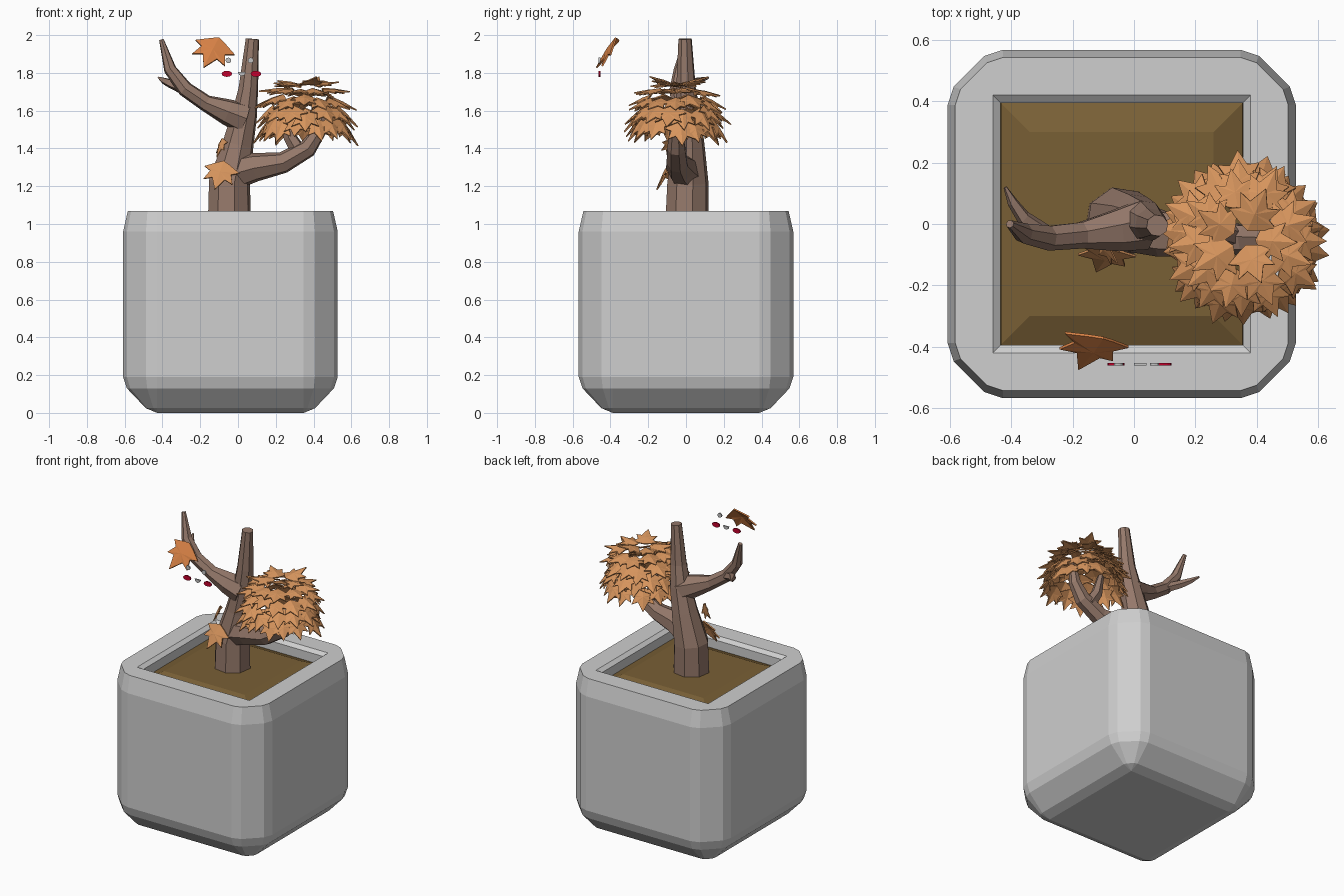
import bpy, bmesh, math, random
from mathutils import Vector, Matrix

if "Cube" in bpy.data.objects:
    bpy.data.objects.remove(bpy.data.objects["Cube"])

random.seed(4)


def material(name, rgb):
    m = bpy.data.materials.new(name)
    m.diffuse_color = (*rgb, 1)
    m.use_nodes = True
    m.node_tree.nodes["Principled BSDF"].inputs["Base Color"].default_value = m.diffuse_color
    return m


GREY = material("pot grey", (0.62, 0.62, 0.62))
SOIL = material("soil brown", (0.19, 0.115, 0.036))
BARK = material("bark brown", (0.30, 0.19, 0.145))
LEAF = material("leaf orange", (0.68, 0.30, 0.11))
BRIGHT = material("bright leaf orange", (0.68, 0.22, 0.06))
RED = material("cheek red", (0.55, 0.0, 0.025))
PALE = material("pale grey", (0.55, 0.55, 0.55))


def finish(name, bm, mat):
    bmesh.ops.remove_doubles(bm, verts=bm.verts, dist=1e-5)
    bmesh.ops.recalc_face_normals(bm, faces=bm.faces)
    me = bpy.data.meshes.new(name)
    bm.to_mesh(me)
    bm.free()
    me.materials.append(mat)
    ob = bpy.data.objects.new(name, me)
    bpy.context.collection.objects.link(ob)
    return ob


def loft(bm, rings, cap_start=True, cap_end=True):
    """Skin a list of equally long point rings."""
    vs = [[bm.verts.new(p) for p in ring] for ring in rings]
    n = len(vs[0])
    for a, b in zip(vs, vs[1:]):
        for i in range(n):
            j = (i + 1) % n
            bm.faces.new((a[i], a[j], b[j], b[i]))
    if cap_start:
        bm.faces.new(vs[0][::-1])
    if cap_end:
        bm.faces.new(vs[-1])


# --- pot and soil -------------------------------------------------------
CX = -0.04
CORNER = [(0, 1), (0.11, 0.67), (0.67, 0.11), (1, 0)]


def rounded_ring(h, r, z):
    """Square ring of half size h whose corners are cut back by r."""
    pts = []
    for k in range(4):
        rot = Matrix.Rotation(k * math.pi / 2, 3, 'Z')
        for a, b in CORNER:
            pts.append(rot @ Vector((h - r * a, h - r * b, 0)) + Vector((CX, 0, z)))
    return pts


H, R = 0.568, 0.18
bm = bmesh.new()
loft(bm, [rounded_ring(H - i, max(R - i, 0), z) for i, z in
          [(0.18, 0), (0.12, 0.025), (0.02, 0.13), (0, 0.19), (0, 0.96), (0.025, 1.07)]]
     + [rounded_ring(h, 0, z) for h, z in [(0.42, 1.07), (0.395, 1.05), (0.395, 0.95)]],
     cap_end=False)
finish("pot", bm, GREY)

bm = bmesh.new()
loft(bm, [[Vector((CX + sx * h, sy * h, z)) for sx, sy in [(1, 1), (-1, 1), (-1, -1), (1, -1)]]
          for h, z in [(0.395, 0.95), (0.394, 0.99), (0.30, 1.03)]])
finish("soil", bm, SOIL)


# --- trunk and branches ---------------------------------------------------
def limb(name, path, sides=7):
    """Tapered tube through (x, y, z, radius) points."""
    pts = [Vector(p[:3]) for p in path]
    rings = []
    for i, p in enumerate(pts):
        t = (pts[min(i + 1, len(pts) - 1)] - pts[max(i - 1, 0)]).normalized()
        u = Vector((0, 1, 0)).cross(t).normalized()
        v = t.cross(u)
        rings.append([p + path[i][3] * (u * math.cos(a) + v * math.sin(a))
                      for a in (2 * math.pi * (k + 0.3) / sides for k in range(sides))])
    bm = bmesh.new()
    loft(bm, rings)
    finish(name, bm, BARK)


limb("trunk", [(-0.045, 0.005, 0.99, 0.118), (-0.045, 0.01, 1.22, 0.112), (0.0, 0.015, 1.42, 0.085),
               (0.035, 0.01, 1.58, 0.068), (0.055, 0, 1.72, 0.053), (0.076, -0.005, 1.98, 0.036)], 8)
limb("left_branch", [(0.03, 0, 1.56, 0.085), (-0.06, -0.02, 1.595, 0.07), (-0.17, -0.035, 1.64, 0.045),
                     (-0.28, -0.045, 1.715, 0.042), (-0.36, -0.03, 1.82, 0.034), (-0.405, 0, 1.975, 0.013)])
limb("left_twig", [(-0.29, -0.03, 1.715, 0.03), (-0.36, 0.02, 1.745, 0.025),
                   (-0.395, 0.07, 1.76, 0.018), (-0.42, 0.12, 1.775, 0.006)], 5)
limb("right_branch", [(-0.02, 0, 1.27, 0.09), (0.09, -0.03, 1.30, 0.078), (0.24, -0.045, 1.325, 0.058),
                      (0.37, -0.05, 1.40, 0.05), (0.43, -0.05, 1.49, 0.038), (0.45, -0.05, 1.62, 0.02)])
limb("right_fork", [(0.33, -0.04, 1.37, 0.045), (0.275, -0.03, 1.46, 0.036), (0.24, -0.03, 1.60, 0.02)], 6)


# --- leaves -----------------------------------------------------------------
HALF = [(0.2, 0.08), (0.55, 0.25), (0.33, 0.38), (0.46, 0.68), (0.2, 0.6)]
OUTLINE = [(0, 0)] + HALF + [(0, 1)] + [(-x, y) for x, y in HALF[::-1]]


def add_leaf(bm, base, direction, normal, size, thick=0.045):
    """Thin pointed leaf, folded along its middle rib."""
    d = Vector(direction).normalized()
    x = d.cross(Vector(normal)).normalized()
    mat = Matrix((x, d, x.cross(d))).transposed()

    def vert(px, py, pz):
        return bm.verts.new(Vector(base) + mat @ Vector((px, py, pz)) * size)

    top = [vert(px, py, -0.2 * abs(px)) for px, py in OUTLINE]
    low = [vert(px, py, -0.2 * abs(px) - thick) for px, py in OUTLINE]
    mid_top, mid_low = vert(0, 0.4, 0.03), vert(0, 0.4, 0.03 - thick)
    n = len(top)
    for i in range(n):
        j = (i + 1) % n
        bm.faces.new((mid_top, top[i], top[j]))
        bm.faces.new((mid_low, low[j], low[i]))
        bm.faces.new((top[i], low[i], low[j], top[j]))


# crown: overlapping rings of leaves hanging over a dome
bm = bmesh.new()
centre = Vector((0.357, -0.05, 1.515))
for ring, (elev, count) in enumerate([(82, 5), (62, 9), (45, 12), (28, 14), (12, 15)]):
    for k in range(count):
        a = 2 * math.pi * (k + 0.5 * (ring % 2)) / count + random.uniform(-0.12, 0.12)
        e = math.radians(elev + random.uniform(-4, 4))
        out = Vector((math.cos(a), math.sin(a), 0))
        up = Vector((0, 0, 1))
        radial = out * math.cos(e) + up * math.sin(e)
        down = out * math.sin(e) - up * math.cos(e)
        base = centre + out * 0.2 * math.cos(e) + up * 0.23 * math.sin(e)
        add_leaf(bm, base, down + radial * random.uniform(0.2, 0.45), radial,
                 random.uniform(0.135, 0.16))
finish("leaf_crown", bm, LEAF)

for name, base, d, n, size, mat in [
        ("trunk_leaf_large", (-0.075, -0.085, 1.335), (-0.05, -0.075, -0.155), (-0.15, -0.9, 0.3), 0.175, LEAF),
        ("trunk_leaf_small", (-0.085, -0.07, 1.455), (-0.03, -0.03, -0.1), (-0.9, -0.4, 0.1), 0.11, LEAF),
        ("falling_leaf", (-0.1, -0.375, 1.988), (-0.08, -0.10, -0.155), (0, -0.85, 0.5), 0.205, BRIGHT)]:
    bm = bmesh.new()
    add_leaf(bm, base, d, n, size)
    finish(name, bm, mat)


# --- small face discs floating in front -------------------------------------
def disc(name, x, z, rx, rz, mat, arc=2 * math.pi):
    n = 12
    ring = [(x + rx * math.cos(a), z + rz * math.sin(a))
            for a in (-arc * k / (n if arc > 4 else n - 1) for k in range(n))]
    bm = bmesh.new()
    loft(bm, [[Vector((px, y, pz)) for px, pz in ring] for y in (-0.462, -0.453)])
    finish(name, bm, mat)


for side, s in (("left", -1), ("right", 1)):
    disc(side + "_eye", 0.008 + s * 0.059, 1.866, 0.015, 0.015, PALE)
    disc(side + "_cheek", 0.018 + s * 0.077, 1.795, 0.028, 0.016, RED)
disc("mouth", 0.02, 1.806, 0.02, 0.022, PALE, math.pi)
